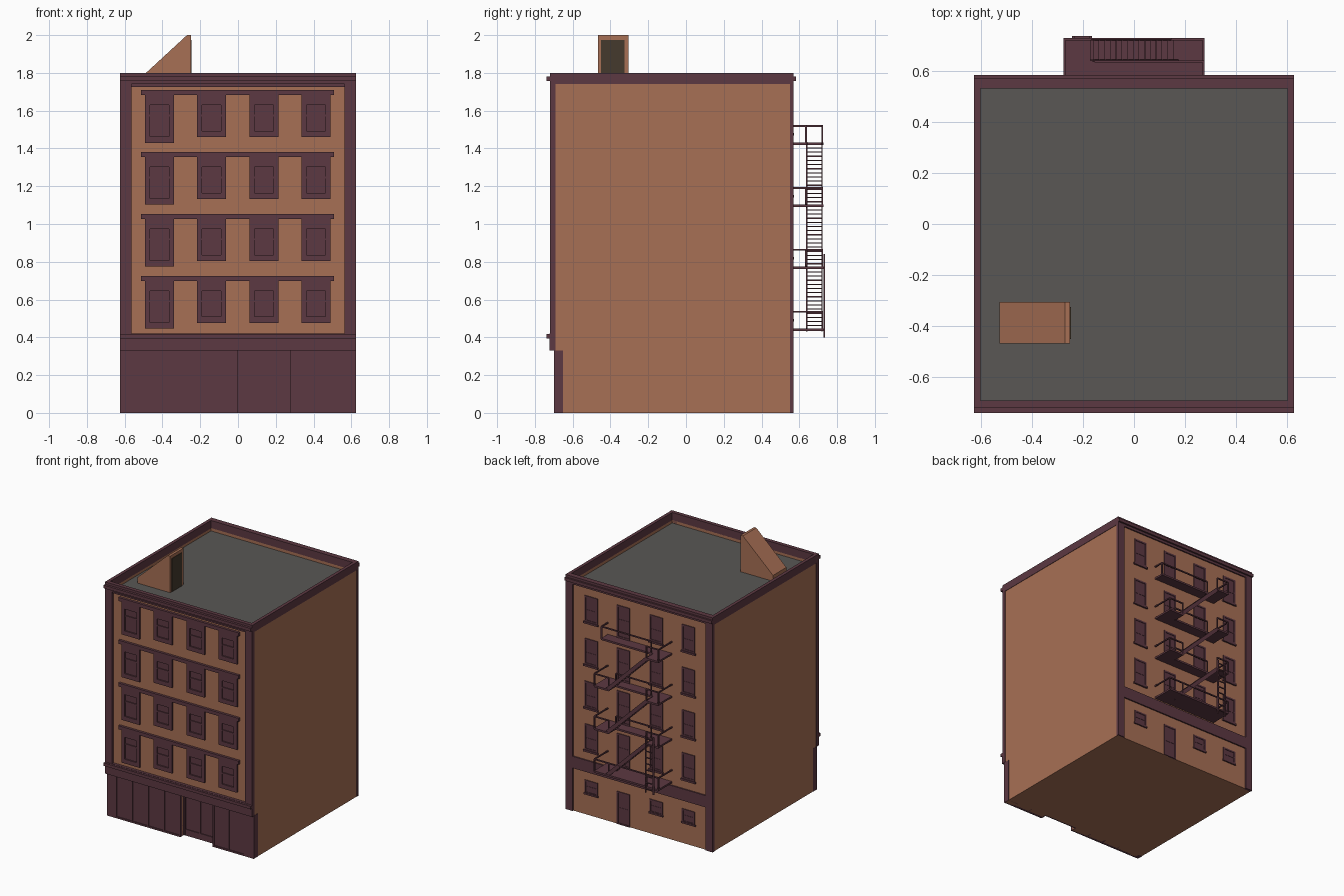
import bpy, bmesh
from mathutils import Vector, Matrix

if "Cube" in bpy.data.objects:
    bpy.data.objects.remove(bpy.data.objects["Cube"])


def mat(name, c):
    m = bpy.data.materials.new(name)
    m.diffuse_color = (*c, 1)
    m.use_nodes = True
    m.node_tree.nodes["Principled BSDF"].inputs["Base Color"].default_value = m.diffuse_color
    return m


BRICK = mat("brick", (0.39, 0.16, 0.09))
TRIM = mat("trim", (0.107, 0.04, 0.054))
ROOF = mat("roofing", (0.10, 0.095, 0.09))
DARK = mat("door_brown", (0.06, 0.042, 0.026))


def beam(p, q, w=0.009, h=0.009):
    """A straight bar from p to q, as a transform of the unit cube."""
    p, q = Vector(p), Vector(q)
    d = q - p
    x = d.normalized()
    side = Vector((0, 1, 0)) if abs(x.y) < 0.9 else Vector((1, 0, 0))
    y = side
    z = x.cross(y)
    m = Matrix((x * d.length, y * w, z * h)).transposed().to_4x4()
    return Matrix.Translation((p + q) / 2) @ m


def box(x0, x1, y0, y1, z0, z1):
    c = Vector((x0 + x1, y0 + y1, z0 + z1)) / 2
    return Matrix.Translation(c) @ Matrix.Diagonal((x1 - x0, y1 - y0, z1 - z0, 1))


def build(name, parts, material):
    """One object made of many cubes."""
    bm = bmesh.new()
    for m in parts:
        bmesh.ops.create_cube(bm, size=1, matrix=m)
    bmesh.ops.recalc_face_normals(bm, faces=bm.faces)
    return finish(name, bm, material)


def finish(name, bm, material):
    me = bpy.data.meshes.new(name)
    bm.to_mesh(me)
    bm.free()
    me.materials.append(material)
    ob = bpy.data.objects.new(name, me)
    bpy.context.collection.objects.link(ob)
    return ob


def ring(x, y0, y1, ix, iy0, iy1, z0, z1):
    return [box(-x, -ix, y0, y1, z0, z1), box(ix, x, y0, y1, z0, z1),
            box(-ix, ix, y0, iy0, z0, z1), box(-ix, ix, iy1, y1, z0, z1)]


# brick body with the shop entrance notch left open at the front
build("brick_body", [
    box(-.622, .622, -.645, .56, 0, 1.715),
    box(-.622, .622, -.70, -.645, .33, 1.715),
    box(-.622, 0, -.69, -.645, 0, .33),
    box(.275, .622, -.69, -.645, 0, .33)], BRICK)
build("roof_deck", [box(-.605, .605, -.695, .535, 1.70, 1.72)], ROOF)
build("parapet_base", ring(.622, -.70, .56, .60, -.69, .53, 1.71, 1.742), BRICK)
build("parapet_cap", ring(.625, -.72, .57, .60, -.69, .53, 1.74, 1.80), TRIM)
build("cornice_ledges", [box(-.625, .625, -.738, -.71, 1.758, 1.782),
                         box(-.625, .625, .56, .583, 1.758, 1.782)], TRIM)

# corner pilasters and floor bands, front and back
build("pilasters", [box(s * .595 - .03, s * .595 + .03, y0, y1, z0, 1.74)
                    for s in (-1, 1)
                    for y0, y1, z0 in ((-.72, -.69, .42), (.55, .57, 0))], TRIM)
build("floor_bands", [box(-.625, .625, -.722, -.69, .33, .42),
                      box(-.625, .625, -.738, -.71, .395, .418),
                      box(-.625, .625, .55, .57, .33, .42)], TRIM)
build("front_head_trim", [box(-.565, .565, -.71, -.69, 1.725, 1.74)], TRIM)

# shopfront: glazing sheet with raised mullions, plus recessed doors
shop = [box(-.624, 0, -.693, -.68, 0, .33), box(.275, .624, -.693, -.68, 0, .33),
        box(0, .275, -.65, -.642, 0, .33)]
for a, b in ((-.624, -.54), (-.416, -.406), (-.284, -.27), (-.146, -.136),
             (-.012, 0), (.275, .285), (.405, .415), (.535, .624)):
    shop.append(box(a, b, -.70, -.65, 0, .33))
for a, b in ((-.54, 0), (.275, .535)):
    shop += [box(a, b, -.70, -.68, 0, .012), box(a, b, -.70, -.68, .322, .33)]
shop += [box(a, b, -.657, -.645, 0, .33) for a, b in ((0, .012), (.13, .142), (.263, .275))]
shop += [box(0, .275, -.656, -.645, 0, .048), box(0, .275, -.656, -.645, .32, .33)]
build("shopfront", shop, TRIM)


def window(x, w, iw, z0, z1, iz0, iz1, zm, wall, s, t):
    """Surround, sashes and glass on a wall; s is the outward direction."""
    def b(x0, x1, za, zb, d):
        ya, yb = sorted((wall - s * .006, wall + s * d))
        return box(x0, x1, ya, yb, za, zb)
    return [b(x - w, x - iw, z0, z1, t), b(x + iw, x + w, z0, z1, t),
            b(x - iw, x + iw, z0, iz0, t), b(x - iw, x + iw, iz1, z1, t),
            b(x - iw, x + iw, iz0, iz1, .002),
            b(x - iw, x + iw, zm - .005, zm + .005, t * .7)]


# upper floors
STEP = .328
COLS = (-.415, -.14, .137, .412)
front, lintels, back, sills = [], [], [], []
for i in range(4):
    d = -i * STEP
    lintels.append(box(-.513, .508, -.719, -.69, 1.683 + d, 1.71 + d))
    for k, x in enumerate(COLS):
        lo = 1.43 if k == 0 else 1.46
        front += window(x, .077, .05, lo + d, 1.685 + d, lo + .033 + d, 1.63 + d,
                        1.575 + d, -.70, -1, .012)
        lo = 1.43 if k == 2 else 1.48
        back += window(x, .055, .043, lo + d, 1.68 + d, lo + .014 + d, 1.667 + d,
                       1.57 + d, .56, 1, .006)
        if k != 2:
            sills.append(box(x - .062, x + .062, .55, .572, 1.468 + d, 1.482 + d))
build("front_windows", front, TRIM)
build("front_lintels", lintels, TRIM)

# rear ground floor: small windows and a door
for k, x in enumerate(COLS):
    z0, z1 = (0, .25) if k == 2 else (.165, .265)
    back += window(x, .055, .043, z0, z1, z0 + .01, z1 - .012, (z0 + z1) / 2, .56, 1, .006)
    if k != 2:
        sills.append(box(x - .06, x + .06, .55, .57, .155, .167))
build("back_windows", back, TRIM)
build("back_sills", sills, TRIM)

# rooftop stair bulkhead: sloped wedge with a door on the +x side
bm = bmesh.new()
prof = ((-.525, 1.715), (-.25, 1.715), (-.25, 2.0), (-.27, 2.0), (-.525, 1.765))
f = bm.faces.new([bm.verts.new((x, -.467, z)) for x, z in prof])
ext = bmesh.ops.extrude_face_region(bm, geom=[f])
bmesh.ops.translate(bm, vec=(0, .162, 0),
                    verts=[v for v in ext["geom"] if isinstance(v, bmesh.types.BMVert)])
bmesh.ops.recalc_face_normals(bm, faces=bm.faces)
finish("stair_bulkhead", bm, BRICK)
build("bulkhead_door", [box(-.26, -.247, -.45, -.325, 1.718, 1.975)], DARK)

# fire escape: platforms with stair openings, rails, stairs and drop ladder
X, YI, YO = .272, .635, .722
plates, rails, stairs = [], [], []
for i in range(4):
    z = 1.424 - i * STEP
    r = z + .095
    a, b = z - .007, z + .007
    if i == 3:
        plates.append(box(-X, X, .555, YO + .005, a, b))
    else:
        plates += [box(-X, X, .555, YI + .005, a, b),
                   box(-X, -.17, YI, YO + .005, a, b)]
        if i:
            plates.append(box(.15, X, YI, YO + .005, a, b))
    # railings
    far = YO if i else YI
    rails += [beam((-X, .56, r), (-X, YO, r)), beam((X, .56, r), (X, far, r)),
              beam((-X, YO, z), (-X, YO, r)), beam((X, far, z), (X, far, r)),
              beam((-X, YO, r), (-.17, YO, r)), beam((-.17, YO, z), (-.17, YO, r))]
    if i:
        rails += [beam((.15, YO, r), (X, YO, r)), beam((.15, YO, z), (.15, YO, r))]
    if i < 3:
        end = .15 if i else X
        rails += [beam((-.15, YI, r), (end, YI, r)), beam((-.15, YI, z), (-.15, YI, r)),
                  beam((end, YI, z), (end, YI, r))]
        # flight down to the next platform
        top, low = Vector((-.17, 0, z)), Vector((.165, 0, z - STEP))
        for y in (YI + .004, YO - .002):
            o = Vector((0, y, 0))
            stairs.append(beam(top + o, low + o, .007, .028))
        for n in range(1, 15):
            p = top.lerp(low, n / 15)
            stairs.append(box(p.x - .011, p.x + .011, YI, YO, p.z - .003, p.z + .003))
    else:
        rails.append(beam((-.17, YO, r), (.15, YO, r)))
build("fire_escape_platforms", plates, TRIM)
build("fire_escape_rails", rails, TRIM)
build("fire_escape_stairs", stairs, TRIM)

ladder = [beam((x, .731, .40), (x, .731, .84), .008, .01) for x in (-.237, -.17)]
ladder += [beam((-.237, .731, .43 + n * .048), (-.17, .731, .43 + n * .048), .007, .007)
           for n in range(9)]
build("drop_ladder", ladder, TRIM)
